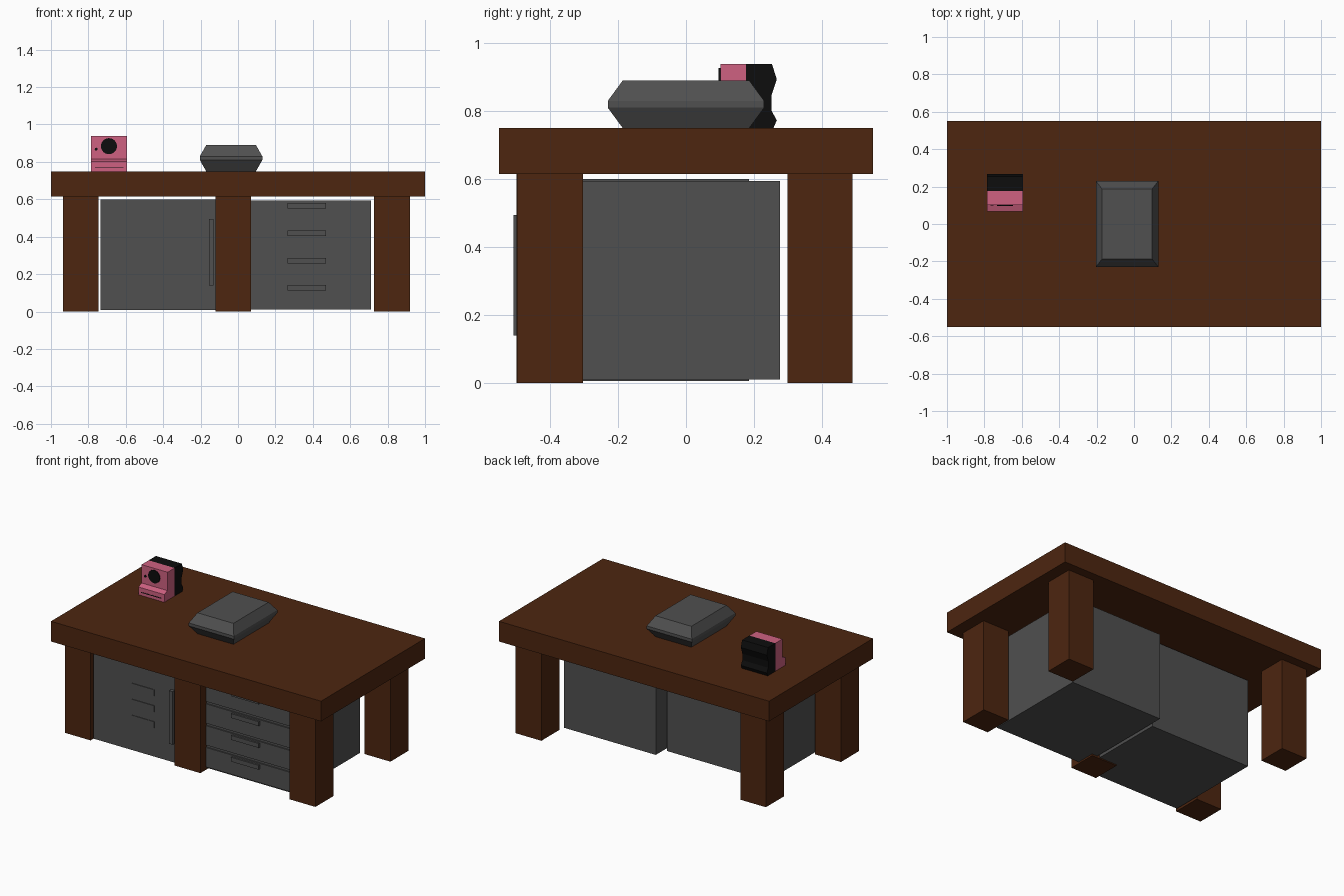
import bpy, bmesh
from mathutils import Matrix

if "Cube" in bpy.data.objects:
    bpy.data.objects.remove(bpy.data.objects["Cube"])


def material(name, rgb):
    m = bpy.data.materials.new(name)
    m.diffuse_color = (*rgb, 1)
    m.use_nodes = True
    m.node_tree.nodes["Principled BSDF"].inputs["Base Color"].default_value = m.diffuse_color
    return m


WOOD = material("dark_wood", (0.075, 0.019, 0.005))
METAL = material("dark_grey", (0.08, 0.08, 0.08))
PINK = material("pink", (0.62, 0.12, 0.22))
BLACK = material("black", (0.004, 0.004, 0.004))


def finish(name, bm, mat):
    bmesh.ops.recalc_face_normals(bm, faces=bm.faces)
    me = bpy.data.meshes.new(name)
    bm.to_mesh(me)
    bm.free()
    me.materials.append(mat)
    ob = bpy.data.objects.new(name, me)
    bpy.context.collection.objects.link(ob)
    return ob


def box(name, x, y, z, mat):
    """Box from (min, max) ranges."""
    bm = bmesh.new()
    bmesh.ops.create_cube(bm, size=1)
    for v in bm.verts:
        v.co = [r[0] if c < 0 else r[1] for c, r in zip(v.co, (x, y, z))]
    return finish(name, bm, mat)


def extrude_x(name, profile, x0, x1, mat):
    """Extrude a (y, z) outline along x."""
    bm = bmesh.new()
    face = bm.faces.new([bm.verts.new((x0, y, z)) for y, z in profile])
    new = bmesh.ops.extrude_face_region(bm, geom=[face])["geom"]
    bmesh.ops.translate(bm, vec=(x1 - x0, 0, 0),
                        verts=[g for g in new if isinstance(g, bmesh.types.BMVert)])
    return finish(name, bm, mat)


def disc_y(name, x, z, y0, y1, r, mat, n=24):
    """Cylinder lying along y."""
    bm = bmesh.new()
    m = Matrix.Translation((x, (y0 + y1) / 2, z)) @ Matrix.Rotation(1.5708, 4, 'X')
    bmesh.ops.create_cone(bm, cap_ends=True, segments=n, radius1=r, radius2=r,
                          depth=y1 - y0, matrix=m)
    return finish(name, bm, mat)


# Desk: top, four corner legs and a middle front leg
box("desk_top", (-1, 1), (-0.55, 0.55), (0.615, 0.75), WOOD)
for side, x in (("left", (-0.935, -0.745)), ("right", (0.728, 0.92))):
    box(f"front_leg_{side}", x, (-0.495, -0.303), (0, 0.615), WOOD)
    box(f"back_leg_{side}", x, (0.298, 0.49), (0, 0.615), WOOD)
box("middle_leg", (-0.12, 0.07), (-0.498, -0.306), (0, 0.615), WOOD)

# Left cabinet: body, door, upright handle, vent slats
box("locker_body", (-0.735, 0.012), (-0.476, 0.185), (0.007, 0.6), METAL)
box("locker_door", (-0.64, -0.085), (-0.482, -0.47), (0.03, 0.577), METAL)
box("locker_handle", (-0.155, -0.13), (-0.507, -0.48), (0.14, 0.495), METAL)
for i in range(3):
    z = 0.205 + 0.107 * i
    box(f"vent_slat_{i}", (-0.45, -0.28), (-0.486, -0.48), (z, z + 0.04), METAL)

# Right cabinet: body, four drawers with bar handles
box("drawer_cabinet", (0.03, 0.71), (-0.432, 0.277), (0.011, 0.594), METAL)
for i in range(4):
    z = 0.02 + 0.146 * i
    box(f"drawer_{i}", (0.04, 0.703), (-0.44, -0.43), (z, z + 0.13), METAL)
    box(f"drawer_handle_{i}", (0.265, 0.47), (-0.452, -0.438),
        (z + 0.092, z + 0.121), METAL)

# Bevelled case on the desk: stacked rectangular rings
bm = bmesh.new()
rings = []
for z, inset in ((0.75, 1), (0.81, 0), (0.83, 0), (0.89, 1)):
    hx, hy = 0.167 - 0.034 * inset, 0.23 - 0.044 * inset
    rings.append([bm.verts.new((-0.037 + sx * hx, sy * hy, z))
                  for sx, sy in ((-1, -1), (1, -1), (1, 1), (-1, 1))])
bm.faces.new(rings[0])
bm.faces.new(rings[-1])
for a, b in zip(rings, rings[1:]):
    for i in range(4):
        j = (i + 1) % 4
        bm.faces.new((a[i], a[j], b[j], b[i]))
finish("bevelled_case", bm, METAL)

# Instant camera: pink front, black back, lens, viewfinder, photo slot
extrude_x("camera_front", [(0.177, 0.75), (0.067, 0.75), (0.067, 0.802), (0.102, 0.815),
                           (0.102, 0.938), (0.177, 0.938)], -0.785, -0.593, PINK)
extrude_x("camera_back", [(0.177, 0.75), (0.177, 0.938), (0.253, 0.938), (0.267, 0.893),
                          (0.251, 0.845), (0.251, 0.802), (0.267, 0.773), (0.257, 0.75)],
          -0.785, -0.593, BLACK)
disc_y("camera_lens", -0.69, 0.884, 0.096, 0.11, 0.043, BLACK)
disc_y("camera_viewfinder", -0.758, 0.868, 0.099, 0.11, 0.008, BLACK, 12)
box("camera_slot", (-0.765, -0.613), (0.0655, 0.07), (0.769, 0.774), BLACK)
